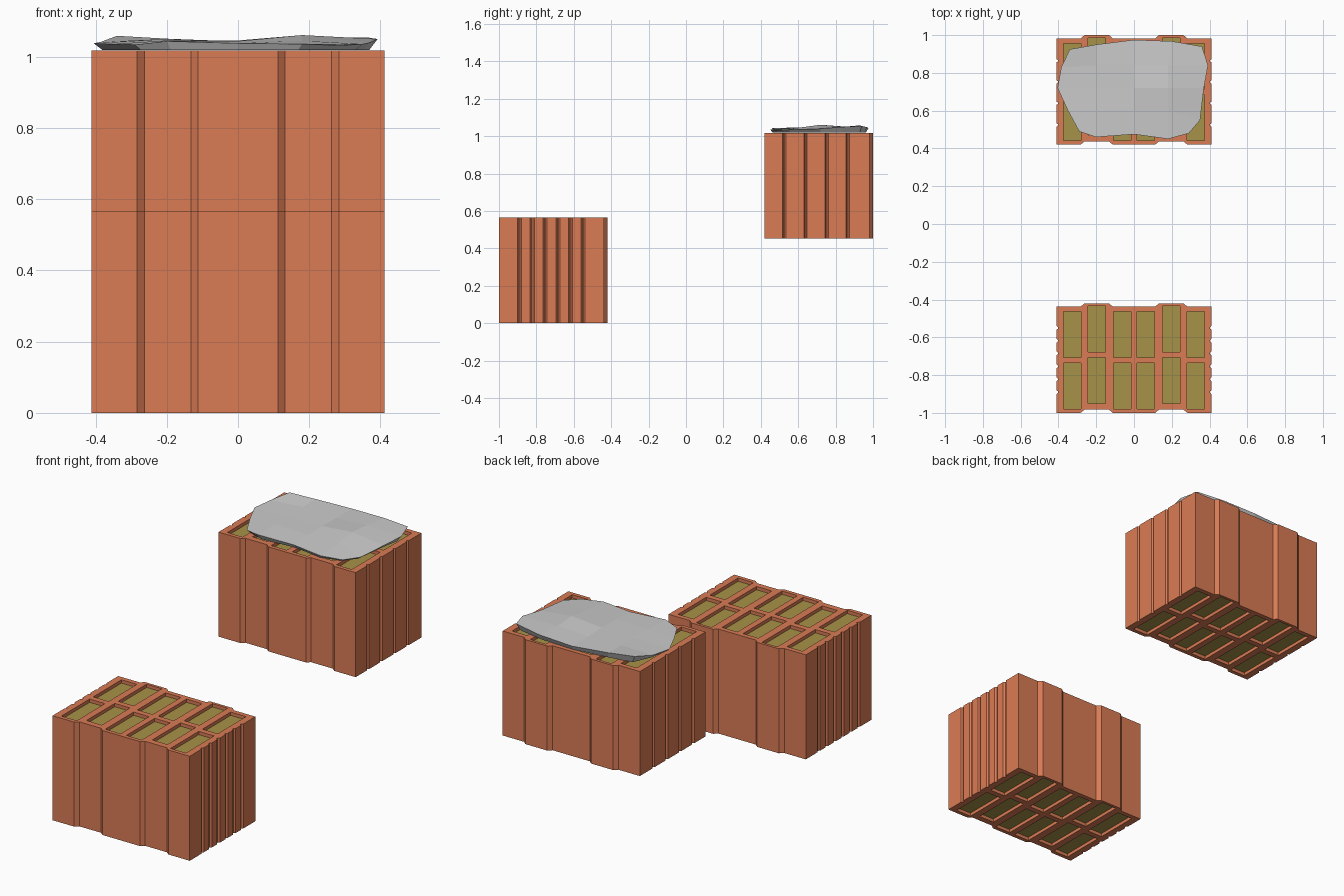
import bpy, bmesh

if "Cube" in bpy.data.objects:
    bpy.data.objects.remove(bpy.data.objects["Cube"])

H = 0.566          # block height
REC = 0.018        # recess of the filling


def material(name, rgb):
    m = bpy.data.materials.new(name)
    m.diffuse_color = (*rgb, 1)
    m.use_nodes = True
    m.node_tree.nodes["Principled BSDF"].inputs["Base Color"].default_value = m.diffuse_color
    return m


CLAY = material("clay", (0.70, 0.20, 0.09))
FILL = material("insulation", (0.39, 0.29, 0.065))


def mesh_object(name, bm, mat=None):
    bmesh.ops.recalc_face_normals(bm, faces=bm.faces)
    me = bpy.data.meshes.new(name)
    bm.to_mesh(me)
    bm.free()
    ob = bpy.data.objects.new(name, me)
    bpy.context.collection.objects.link(ob)
    if mat:
        me.materials.append(mat)
    return ob


# Chamber rectangles (x0, x1, y0, y1), relative to the block centre
def chambers():
    out = []
    for x, shift in ((0.063, 0), (0.197, 0.029), (0.327, 0)):
        for s in (-1, 1):
            for y in (-0.148, 0.125):
                out.append((s * x - 0.046, s * x + 0.046,
                            y - 0.121 + shift, y + 0.121 + shift))
    return out


# Outer profile: grooves in front, tongues at the back, notches on the sides
def outline(notches, half):
    bumps = [(-0.283, 0), (-0.262, 1), (-0.132, 1), (-0.112, 0),
             (0.112, 0), (0.132, 1), (0.262, 1), (0.283, 0)]
    side = []
    for y in notches:
        side += [(0.411, y - half), (0.402, y - half * 0.3),
                 (0.402, y + half * 0.3), (0.411, y + half)]
    pts = [(-0.411, -0.29)]
    pts += [(x, -0.29 + 0.017 * k) for x, k in bumps]
    pts += [(0.411, -0.29)] + side + [(0.411, 0.272)]
    pts += [(x, 0.272 + 0.018 * k) for x, k in reversed(bumps)]
    pts += [(-0.411, 0.272)] + [(-x, y) for x, y in reversed(side)]
    return pts


def block(name, y, z, notches, half):
    # Clay shell: filled 2D curve with holes, extruded
    cu = bpy.data.curves.new(name, 'CURVE')
    cu.dimensions = '2D'
    cu.fill_mode = 'BOTH'
    cu.extrude = H / 2
    loops = [outline(notches, half)]
    loops += [[(a, c), (b, c), (b, d), (a, d)] for a, b, c, d in chambers()]
    for loop in loops:
        sp = cu.splines.new('POLY')
        sp.points.add(len(loop) - 1)
        for p, (px, py) in zip(sp.points, loop):
            p.co = (px, py, 0, 1)
        sp.use_cyclic_u = True
    tmp = bpy.data.objects.new("profile", cu)
    bpy.context.collection.objects.link(tmp)
    bpy.context.view_layer.update()
    dg = bpy.context.evaluated_depsgraph_get()
    me = bpy.data.meshes.new_from_object(tmp.evaluated_get(dg))
    bm = bmesh.new()
    bm.from_mesh(me)
    bpy.data.objects.remove(tmp)
    bmesh.ops.remove_doubles(bm, verts=bm.verts, dist=1e-4)
    for f in bm.faces:
        f.smooth = False
        f.material_index = 0
    bpy.data.meshes.remove(me)
    shell = mesh_object(name, bm, CLAY)
    shell.location = (0, y, z + H / 2)

    # Insulation blocks inside the chambers
    bm = bmesh.new()
    for a, b, c, d in chambers():
        vs = bmesh.ops.create_cube(bm, size=1)['verts']
        bmesh.ops.scale(bm, verts=vs, vec=(b - a, d - c, H - 2 * REC))
        bmesh.ops.translate(bm, verts=vs, vec=((a + b) / 2, (c + d) / 2, 0))
    fill = mesh_object(name + "_filling", bm, FILL)
    fill.location = shell.location


block("lower_block", -0.71, 0, (-0.18, -0.112, -0.044, 0.025, 0.092, 0.16), 0.011)
block("upper_block", 0.71, 0.452, (-0.185, -0.071, 0.042, 0.154), 0.009)

# Mortar bed: irregular grid surface with an inset underside
rows = [
    [(-0.29, .49, 1.034), (-0.20, .46, 1.044), (0, .475, 1.038), (0.18, .45, 1.036), (0.29, .48, 1.032)],
    [(-0.35, .60, 1.036), (-0.20, .60, 1.046), (0, .60, 1.044), (0.18, .60, 1.045), (0.35, .55, 1.036)],
    [(-0.405, .72, 1.038), (-0.20, .72, 1.045), (0, .72, 1.046), (0.18, .72, 1.061), (0.37, .72, 1.040)],
    [(-0.385, .83, 1.042), (-0.20, .84, 1.050), (0, .84, 1.044), (0.18, .84, 1.052), (0.392, .84, 1.050)],
    [(-0.34, .925, 1.059), (-0.20, .95, 1.051), (0, .975, 1.043), (0.20, .968, 1.048), (0.36, .94, 1.055)],
]
bm = bmesh.new()
top = [[bm.verts.new(p) for p in r] for r in rows]
for j in range(4):
    for i in range(4):
        bm.faces.new((top[j][i], top[j][i + 1], top[j + 1][i + 1], top[j + 1][i]))
rim = top[0] + [r[4] for r in top[1:4]] + top[4][::-1] + [r[0] for r in top[3:0:-1]]
low = [bm.verts.new((v.co.x * 0.94, 0.71 + (v.co.y - 0.71) * 0.95, 1.019)) for v in rim]
for k in range(len(rim)):
    n = (k + 1) % len(rim)
    bm.faces.new((rim[k], low[k], low[n], rim[n]))
bm.faces.new(low)
mesh_object("mortar_bed", bm)
